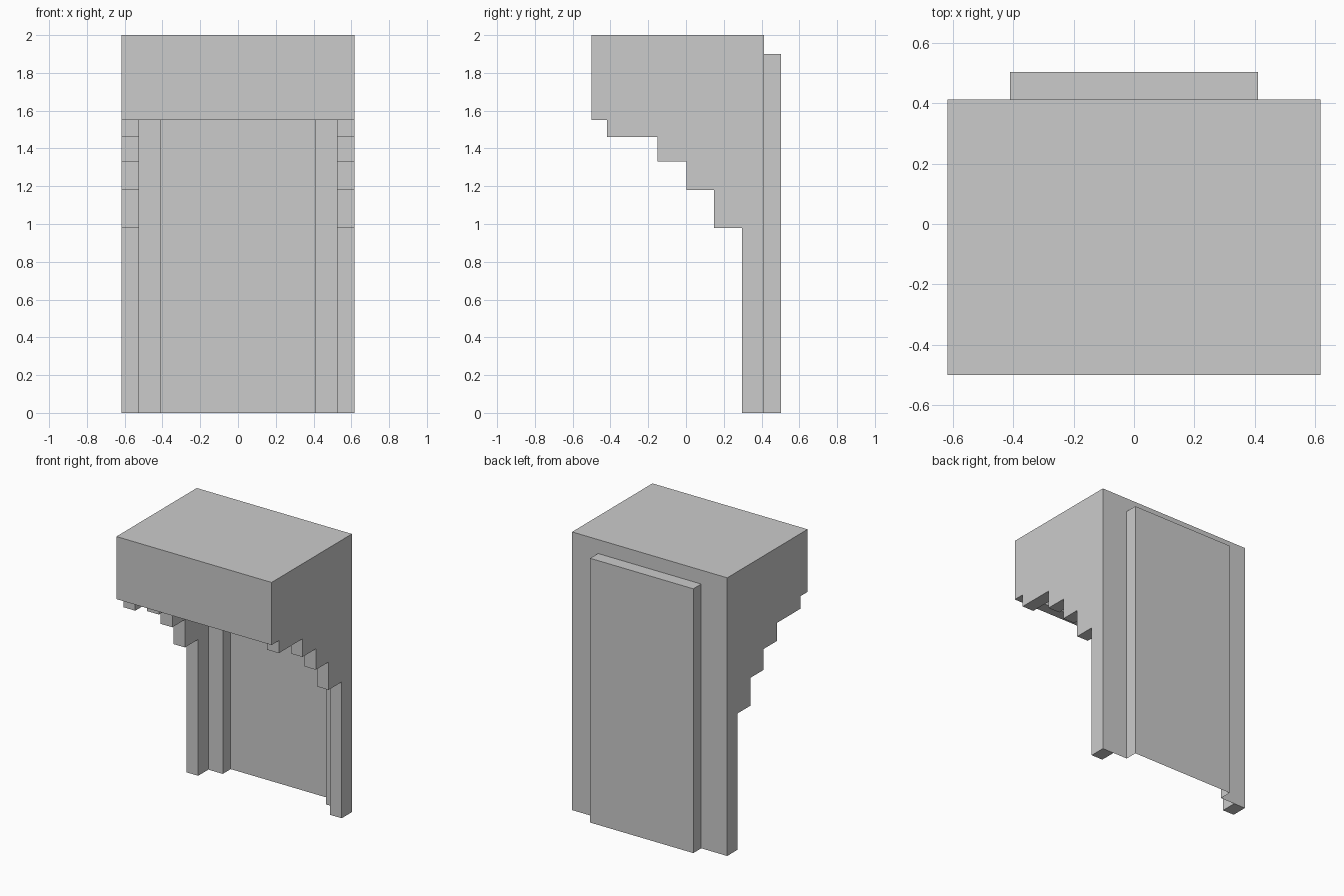
import bpy

if "Cube" in bpy.data.objects:
    bpy.data.objects.remove(bpy.data.objects["Cube"])

W, INNER, PANEL = 0.617, 0.525, 0.41      # half widths: outside, opening, back panel
FRONT, LIP, BACK, REAR = -0.5, -0.418, 0.413, 0.503
TOP, PANEL_TOP, HOOD = 2.0, 1.9, 1.55


def make(name, verts, faces):
    mesh = bpy.data.meshes.new(name)
    mesh.from_pydata(verts, [], faces)
    mesh.update()
    obj = bpy.data.objects.new(name, mesh)
    bpy.context.collection.objects.link(obj)
    return obj


def extrude_x(name, profile, x0, x1):
    """Solid prism from a (y, z) profile, swept from x0 to x1."""
    n = len(profile)
    verts = [(x, y, z) for x in (x0, x1) for y, z in profile]
    faces = [tuple(reversed(range(n))), tuple(range(n, 2 * n))]
    faces += [(i, (i + 1) % n, n + (i + 1) % n, n + i) for i in range(n)]
    return make(name, verts, faces)


# Stepped side walls
steps = [(LIP, 1.46), (-0.15, 1.46), (-0.15, 1.33), (0.003, 1.33), (0.003, 1.18),
         (0.147, 1.18), (0.147, 0.98), (0.297, 0.98), (0.297, 0),
         (BACK, 0), (BACK, TOP), (LIP, TOP)]
extrude_x("right_side_wall", steps, INNER, W)
extrude_x("left_side_wall", steps, -W, -INNER)

# Front fascia of the hood
extrude_x("front_fascia", [(FRONT, HOOD), (LIP, HOOD), (LIP, TOP), (FRONT, TOP)], -W, W)

# Thin roof sheet between the walls
make("roof", [(-INNER, LIP, TOP), (INNER, LIP, TOP), (INNER, BACK, TOP), (-INNER, BACK, TOP)],
     [(0, 1, 2, 3)])

# Thin back sheet with a panel pushed out to the rear, open at floor level
arches = [(INNER, BACK, TOP), (PANEL, BACK, PANEL_TOP), (PANEL, REAR, PANEL_TOP)]
verts = [p for x, y, z in arches
         for p in ((-x, y, 0), (-x, y, z), (x, y, z), (x, y, 0))]
faces = [(a + i, a + i + 1, a + i + 5, a + i + 4) for a in (0, 4) for i in range(3)]
faces.append((8, 9, 10, 11))
make("back_panel", verts, faces)
